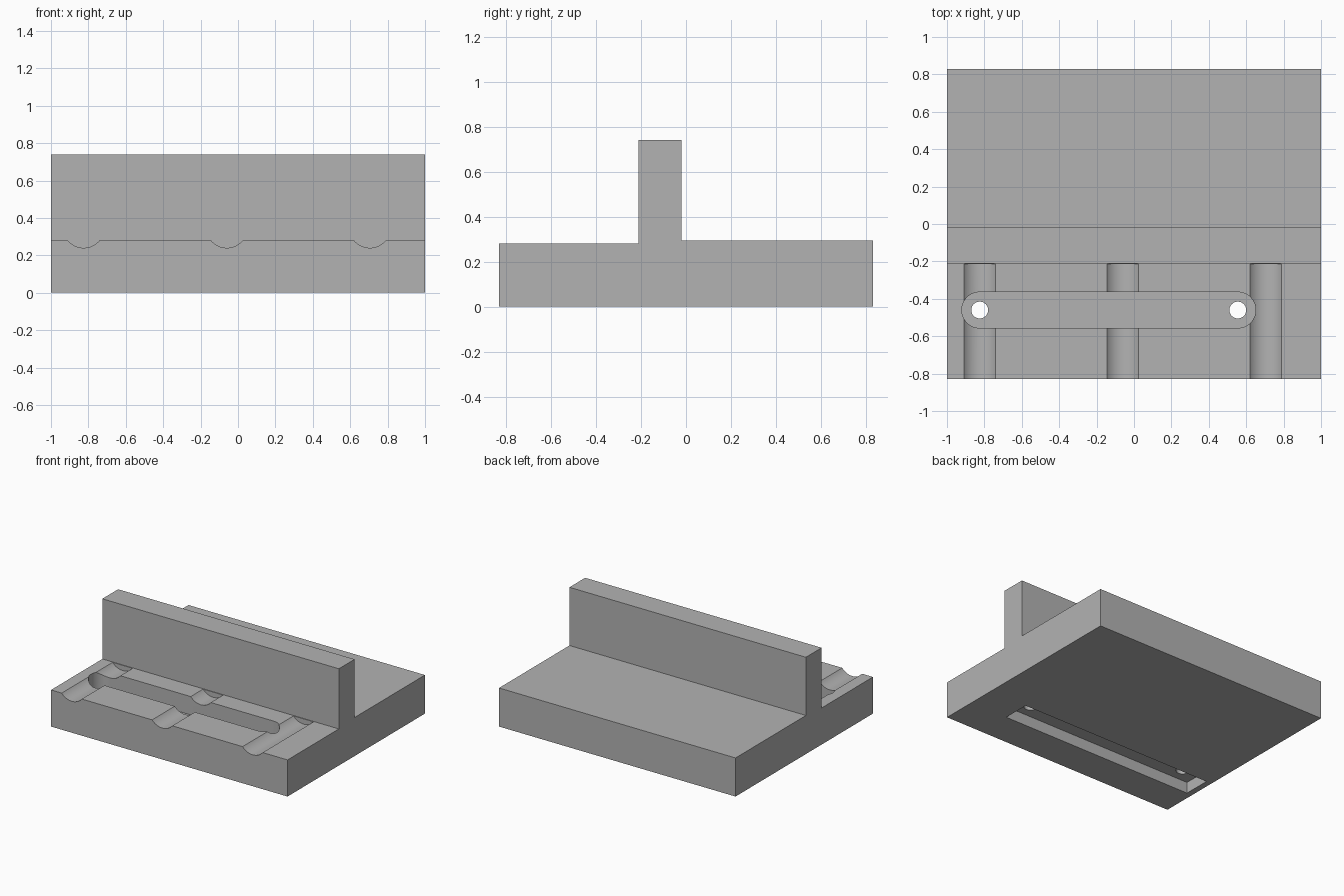
import bpy
import bmesh
import math
from mathutils import Matrix, Vector

default = bpy.data.objects.get("Cube")
if default:
    bpy.data.objects.remove(default, do_unlink=True)

grey = bpy.data.materials.new("plain grey")
grey.use_nodes = True
grey.diffuse_color = (0.45, 0.45, 0.45, 1)
grey.node_tree.nodes["Principled BSDF"].inputs["Base Color"].default_value = (0.45, 0.45, 0.45, 1)


def make_prism(name, outline, vector):
    """Extrude a closed 3D outline along a vector into a solid."""
    bm = bmesh.new()
    face = bm.faces.new([bm.verts.new(p) for p in outline])
    out = bmesh.ops.extrude_face_region(bm, geom=[face])
    moved = [v for v in out["geom"] if isinstance(v, bmesh.types.BMVert)]
    bmesh.ops.translate(bm, vec=Vector(vector), verts=moved)
    bmesh.ops.recalc_face_normals(bm, faces=bm.faces)
    mesh = bpy.data.meshes.new(name)
    bm.to_mesh(mesh)
    bm.free()
    mesh.materials.append(grey)
    obj = bpy.data.objects.new(name, mesh)
    bpy.context.collection.objects.link(obj)
    return obj


def make_box(name, x, y, z):
    outline = [(x[0], y[0], z[0]), (x[1], y[0], z[0]), (x[1], y[1], z[0]), (x[0], y[1], z[0])]
    return make_prism(name, outline, (0, 0, z[1] - z[0]))


def arc(cx, cy, r, start, end, n):
    steps = [start + (end - start) * i / n for i in range(n + 1)]
    return [(cx + r * math.cos(a), cy + r * math.sin(a)) for a in steps]


def cut(target, cutter):
    cutter.hide_render = True
    mod = target.modifiers.new("cut", "BOOLEAN")
    mod.operation = "DIFFERENCE"
    mod.solver = "EXACT"
    mod.object = cutter
    bpy.context.view_layer.objects.active = target
    bpy.ops.object.modifier_apply(modifier=mod.name)
    bpy.data.objects.remove(cutter, do_unlink=True)


FRONT_TOP, REAR_TOP = 0.28, 0.295
WALL_FRONT, WALL_BACK = -0.21, -0.02
SLOT_Y = -0.46
HOLES = (-0.825, 0.555)

# Base plate, with the rear half slightly thicker
profile = [(-0.83, 0), (0.83, 0), (0.83, REAR_TOP), (WALL_BACK, REAR_TOP),
           (WALL_BACK, FRONT_TOP), (-0.83, FRONT_TOP)]
base = make_prism("base_plate", [(-1, y, z) for y, z in profile], (2, 0, 0))

# Upright fence wall
make_box("fence_wall", (-1, 1), (WALL_FRONT, WALL_BACK), (FRONT_TOP, 0.74))

# Three shallow rounded grooves running front to back
for x in (-0.825, -0.06, 0.705):
    ring = arc(x, FRONT_TOP + 0.07, 0.11, 0, math.tau, 64)[:-1]
    cut(base, make_prism("groove_cutter", [(px, -0.9, pz) for px, pz in ring], (0, 0.685, 0)))

# Round-ended pocket in the top
half = math.pi / 2
stadium = (arc(HOLES[1], SLOT_Y, 0.096, -half, half, 24)
           + arc(HOLES[0], SLOT_Y, 0.096, half, 3 * half, 24))
cut(base, make_prism("pocket_cutter", [(x, y, 0.14) for x, y in stadium], (0, 0, 0.3)))

# Rectangular recess underneath
cut(base, make_box("recess_cutter", (-0.955, 0.685), (SLOT_Y - 0.105, SLOT_Y + 0.105), (-0.1, 0.085)))

# Through holes joining the pocket and the recess
for x in HOLES:
    ring = arc(x, SLOT_Y, 0.045, 0, math.tau, 32)[:-1]
    cut(base, make_prism("hole_cutter", [(px, py, -0.1) for px, py in ring], (0, 0, 0.3)))

# Smooth the curved cuts and keep the corners crisp
bpy.ops.object.select_all(action="DESELECT")
base.select_set(True)
bpy.context.view_layer.objects.active = base
bpy.ops.object.shade_smooth_by_angle(angle=math.radians(30))
